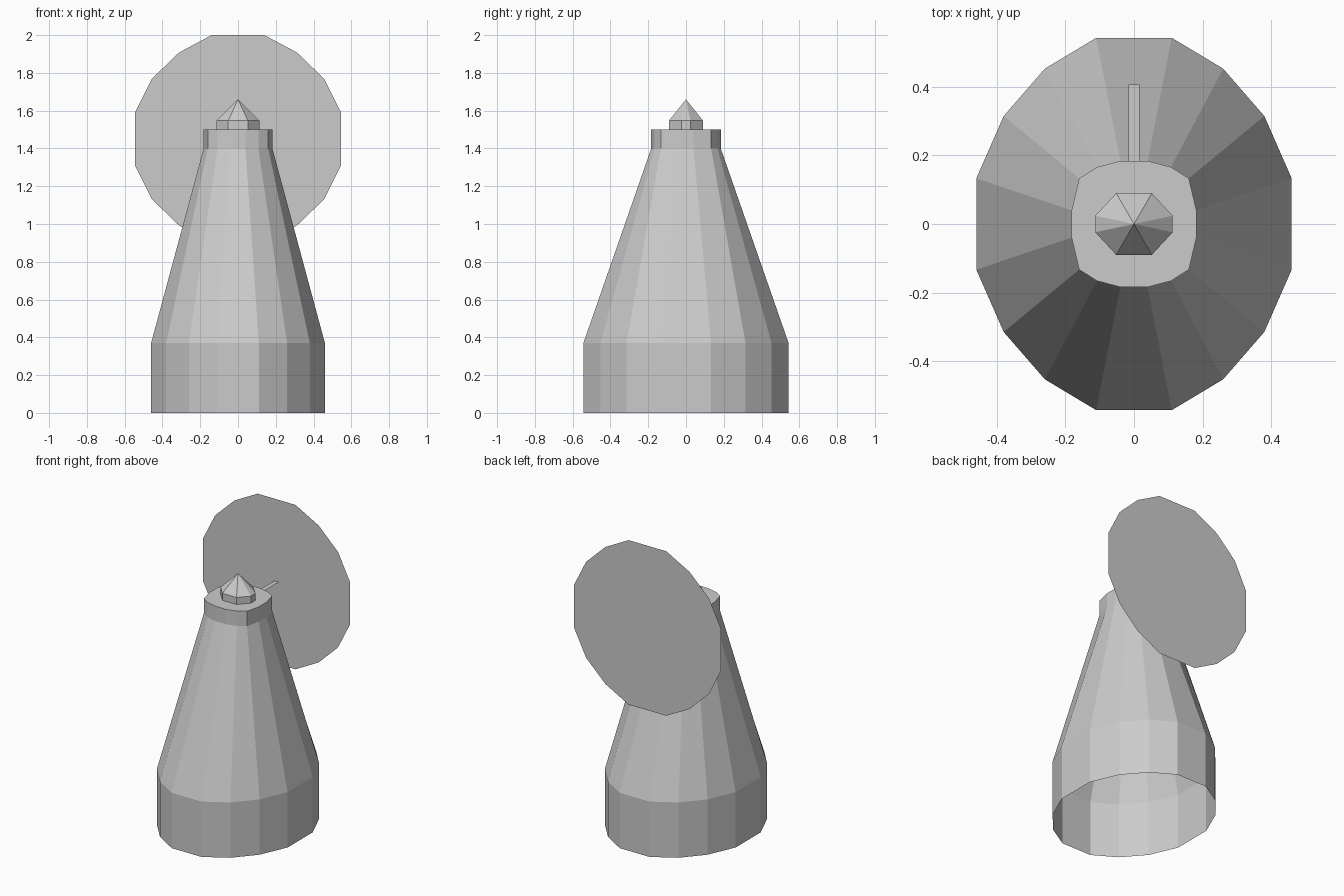
import bpy, math

if "Cube" in bpy.data.objects:
    bpy.data.objects.remove(bpy.data.objects["Cube"])


def ring(quarter):
    """Mirror a quarter outline (from +x axis to +y axis) into a closed loop."""
    half = quarter + [(-x, y) for x, y in reversed(quarter)]
    return half + [(-x, -y) for x, y in half]


def make(name, verts, faces):
    mesh = bpy.data.meshes.new(name)
    mesh.from_pydata(verts, [], faces)
    mesh.update()
    obj = bpy.data.objects.new(name, mesh)
    bpy.context.collection.objects.link(obj)
    return obj


def loft(name, levels, cap=False, tip=None):
    """Skin stacked outlines [(outline, z), ...]; close with a cap or a tip."""
    n = len(levels[0][0])
    verts = [(x, y, z) for outline, z in levels for x, y in outline]
    faces = [(k * n + i, k * n + (i + 1) % n, (k + 1) * n + (i + 1) % n, (k + 1) * n + i)
             for k in range(len(levels) - 1) for i in range(n)]
    last = (len(levels) - 1) * n
    if cap:
        faces.append(tuple(range(last, last + n)))
    if tip is not None:
        verts.append((0, 0, tip))
        faces += [(last + i, last + (i + 1) % n, len(verts) - 1) for i in range(n)]
    return make(name, verts, faces)


# Tower: straight base, tapering walls and collar, open underneath
base = ring([(0.46, 0.133), (0.38, 0.315), (0.26, 0.453), (0.11, 0.543)])
neck = ring([(0.182, 0.04), (0.16, 0.133), (0.108, 0.166), (0.04, 0.184)])
loft("tower", [(base, 0), (base, 0.37), (neck, 1.4), (neck, 1.5)], cap=True)

# Eight-sided pointed finial
octagon = ring([(0.113, 0.024), (0.052, 0.09)])
loft("finial", [(octagon, 1.5), (octagon, 1.547)], tip=1.66)

# Flat sail disc behind the tower, 16 sides
sail = ring([(0.545, 0.14), (0.455, 0.32), (0.312, 0.458), (0.14, 0.55)])
make("sail_disc", [(x, 0.407, 1.45 + z) for x, z in sail], [tuple(range(len(sail)))])

# Thin flat axle strip joining the tower to the disc
w = 0.016
make("axle", [(-w, 0.17, 1.45), (w, 0.17, 1.45), (w, 0.407, 1.45), (-w, 0.407, 1.45)],
     [(0, 1, 2, 3)])
